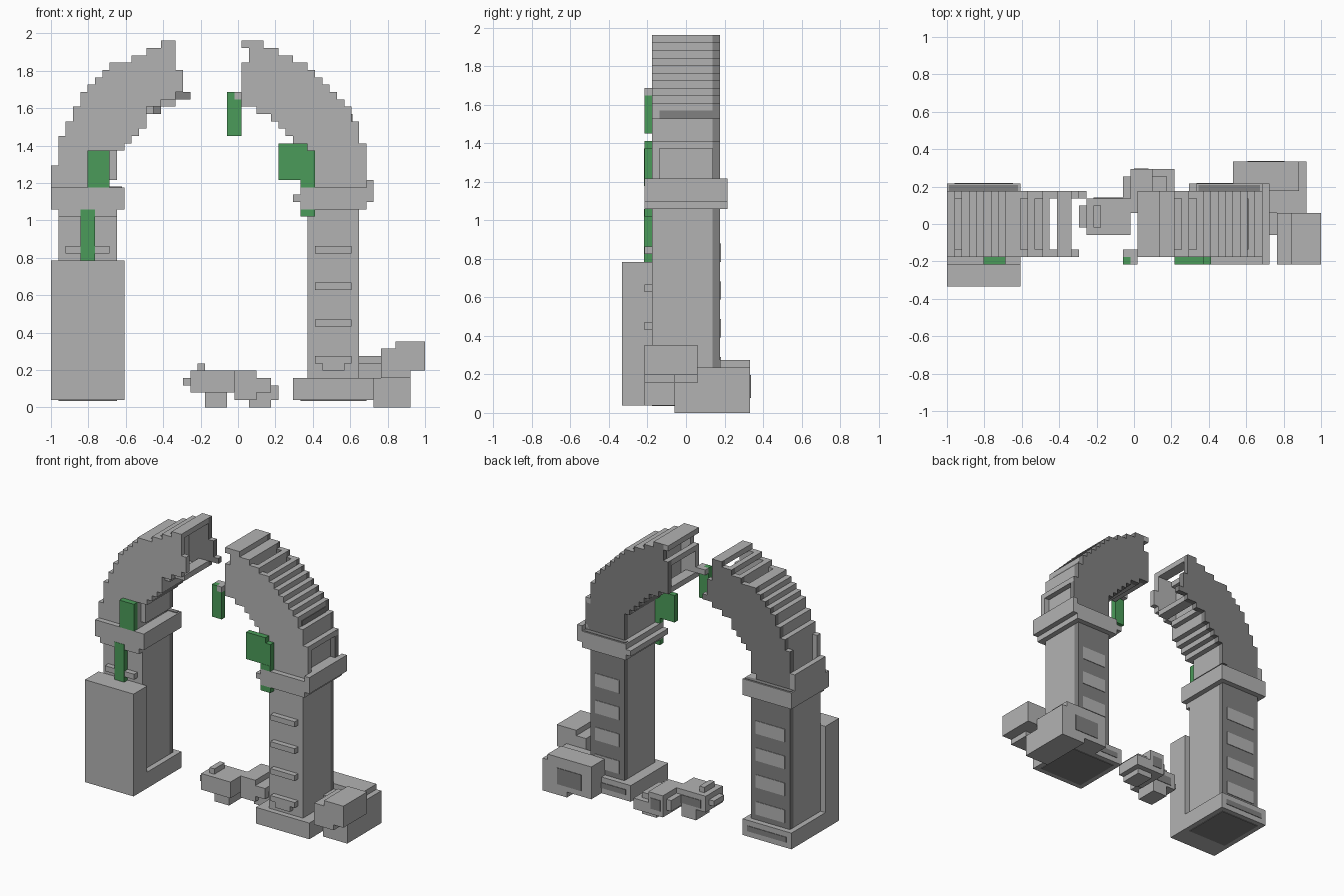
import bpy
import bmesh

cube = bpy.data.objects.get("Cube")
if cube:
    bpy.data.objects.remove(cube, do_unlink=True)

# The whole model sits on a block grid of this cell size
U = 2 / 51


def material(name, colour):
    mat = bpy.data.materials.new(name)
    mat.use_nodes = True
    mat.diffuse_color = (*colour, 1)
    mat.node_tree.nodes["Principled BSDF"].inputs["Base Color"].default_value = (*colour, 1)
    return mat


STONE = material("light stone", (0.45, 0.45, 0.45))
DARK = material("dark stone", (0.22, 0.22, 0.22))
GREEN = material("leaf green", (0.07, 0.33, 0.1))


def point(x, y, z):
    return (x * U - 1, (y - 8.5) * U, z * U)


def finish(name, bm, *mats):
    mesh = bpy.data.meshes.new(name)
    bmesh.ops.recalc_face_normals(bm, faces=bm.faces[:])
    if len(mats) > 1:
        # upward faces keep the first colour, all others take the second
        for face in bm.faces:
            face.material_index = 0 if face.normal.z > 0.5 else 1
    bm.to_mesh(mesh)
    bm.free()
    for mat in mats:
        mesh.materials.append(mat)
    obj = bpy.data.objects.new(name, mesh)
    bpy.context.collection.objects.link(obj)
    return obj


def add_box(bm, x0, x1, y0, y1, z0, z1):
    verts = bmesh.ops.create_cube(bm, size=1)["verts"]
    for v in verts:
        v.co = point(x1 if v.co.x > 0 else x0,
                     y1 if v.co.y > 0 else y0,
                     z1 if v.co.z > 0 else z0)


def boxes(name, mat, *items):
    bm = bmesh.new()
    for item in items:
        add_box(bm, *item)
    return finish(name, bm, mat)


def stepped_wall(name, columns, y0, y1, *mats):
    """Extrude a stepped outline given as {column: (low, high)}."""
    outline = []
    for x, (low, high) in columns.items():
        outline += [(x, high), (x + 1, high)]
    for x, (low, high) in reversed(columns.items()):
        outline += [(x + 1, low), (x, low)]
    clean = [p for i, p in enumerate(outline) if p != outline[i - 1]]
    bm = bmesh.new()
    face = bm.faces.new([bm.verts.new(point(x, y0, z)) for x, z in clean])
    moved = bmesh.ops.extrude_face_region(bm, geom=[face])["geom"]
    for v in moved:
        if isinstance(v, bmesh.types.BMVert):
            v.co.y += (y1 - y0) * U
    bmesh.ops.triangulate(bm, faces=[f for f in bm.faces if len(f.verts) > 4])
    return finish(name, bm, *mats)


def arch_core(name, columns, hollow, missing, lowered):
    """Ribs between the walls; the broken end only keeps thin rungs."""
    items = []
    for x, (low, high) in columns.items():
        if x in missing:
            continue
        if x in hollow:
            items += [(x, x + 1, 5, 12, high - 1, high),
                      (x, x + 1, 5, 12, low, low + 1)]
        else:
            top = high - 1 if x in lowered else high
            items.append((x, x + 1, 5, 12, low, top))
    boxes(name, STONE, *items)


def columns(first, lows, highs):
    return {first + i: pair for i, pair in enumerate(zip(lows, highs))}


# Arch halves
right_half = columns(1,
                     [30] * 7 + [31, 35, 36, 37, 38, 40, 40, 41, 41, 42, 42],
                     [37, 39, 41, 43, 44, 45, 46, 47, 47, 47, 48, 48, 49, 49, 50, 50, 46, 43])
left_half = columns(26,
                    [41, 41, 40, 40, 39, 38, 37, 36, 35] + [30] * 8,
                    [47, 50, 50, 49, 49, 48, 48, 47, 47, 46, 45, 44, 43, 42, 41, 39, 36])
right_front = {x: (35 if x == 8 else low + (x > 12), high)
               for x, (low, high) in right_half.items() if x < 18}
stepped_wall("right_arch_front", right_front, 4, 5, STONE)
stepped_wall("right_arch_back", right_half, 12, 13, STONE, DARK)
stepped_wall("left_arch_front", left_half, 4, 5, STONE)
stepped_wall("left_arch_back", left_half, 12, 13, STONE, DARK)
arch_core("right_arch_core", right_half, range(13, 18), (1, 14, 17, 18), (10, 12))
arch_core("left_arch_core", left_half, range(26, 29), (42,), (31, 33))
boxes("arch_rungs", STONE,
      (26, 27, 4, 13, 49, 50), (0, 1, 4, 13, 30, 33),
      (42, 43, 4, 13, 30, 31), (42, 43, 4, 13, 35, 36))
boxes("dark_rungs", DARK, (40, 41.1, 5, 12, 39, 40), (41, 42.1, 5, 12, 35, 36))

# Piers: shaft, capital, base and dark rear face
for side, x0, x1, c0, c1, b0, b1 in (("right", 1, 9, 0, 10, 0, 10),
                                     ("left", 35, 42, 34, 43, 33, 44)):
    boxes(side + "_shaft", STONE, (x0, x1, 4, 12, 4, 27))
    boxes(side + "_shaft_back", DARK, (x0, x1, 12, 13, 4, 27))
    boxes(side + "_capital", STONE, (c0, c1, 3, 14, 27, 30))
    boxes(side + "_capital_top", DARK, (c0 + 0.3, c1 - 0.3, 13, 13.8, 30, 30.1))
    boxes(side + "_base", STONE, (b0, b1, 3, 14, 1, 4))
    boxes(side + "_base_marks", DARK,
          (b0 + 1, b1 - 1, 14, 14.1, 2, 3), (b0 + 1, b1 - 1, 4, 13, 0.9, 1))
    # Bars up the front and pale patches up the back
    boxes(side + "_front_bars", STONE,
          *[(x0 + 1, x1 - 1, 3, 4, z, z + 1) for z in (6, 11, 16, 21)])
    boxes(side + "_back_patches", STONE,
          *[(x0 + 1, x1 - 1, 13, 13.1, z, z + 2.4) for z in (5, 10, 15, 20)])

boxes("left_capital_rim", STONE, (43, 44, 3, 14, 28, 31), (33, 34, 3, 14, 28, 29))
boxes("left_lowest_bar", STONE, (37, 40, 3, 4, 5, 6))
boxes("right_shaft_collar", STONE, (1, 9, 3, 4, 26, 27))
boxes("right_buttress", STONE, (0, 10, 0, 4, 1, 20))

# Hanging leaves
boxes("right_leaves", GREEN, (5, 8, 2.95, 4, 30, 35), (4, 6, 2.95, 4, 20, 27))
boxes("tip_leaves", GREEN, (24, 26, 3, 4, 37, 42), (24, 25, 3, 4, 42, 43))
boxes("tip_stone", STONE, (25, 26, 3, 5, 42, 43), (24, 25, 4, 5, 42, 43))
boxes("left_leaves", GREEN,
      (31, 36, 3, 4, 31, 35), (31, 35, 3, 4, 35, 36),
      (34, 36, 2.95, 4, 30, 31), (34, 36, 3, 4, 26, 27))

# Fallen rubble
boxes("large_rubble", STONE,
      (42, 49, 7, 17, 1, 4), (44, 49, 7, 17, 0, 4),
      (42, 49, 10, 17, 4, 6), (39, 48, 13, 17, 1, 7))
boxes("large_rubble_mark", DARK, (41, 46, 17, 17.1, 2, 5))
boxes("upper_rubble", STONE,
      (45, 51, 3, 10, 5, 8), (47, 51, 3, 10, 8, 9), (45, 49, 3, 7, 4, 5))
boxes("right_rubble", STONE,
      (18, 24, 8, 11, 3, 4), (19, 25, 7, 12, 2, 5),
      (20, 21, 8, 11, 5, 6), (21, 24, 8, 12, 0, 2))
boxes("left_rubble", STONE,
      (24, 30, 10, 15, 2, 4), (25, 28, 10, 16, 1, 5),
      (27, 31, 11, 16, 1, 3), (27, 30, 11, 15, 0, 2))
boxes("rubble_marks", DARK, (20, 24, 12, 12.1, 2.5, 4), (25.5, 27.5, 16, 16.1, 2, 4))
